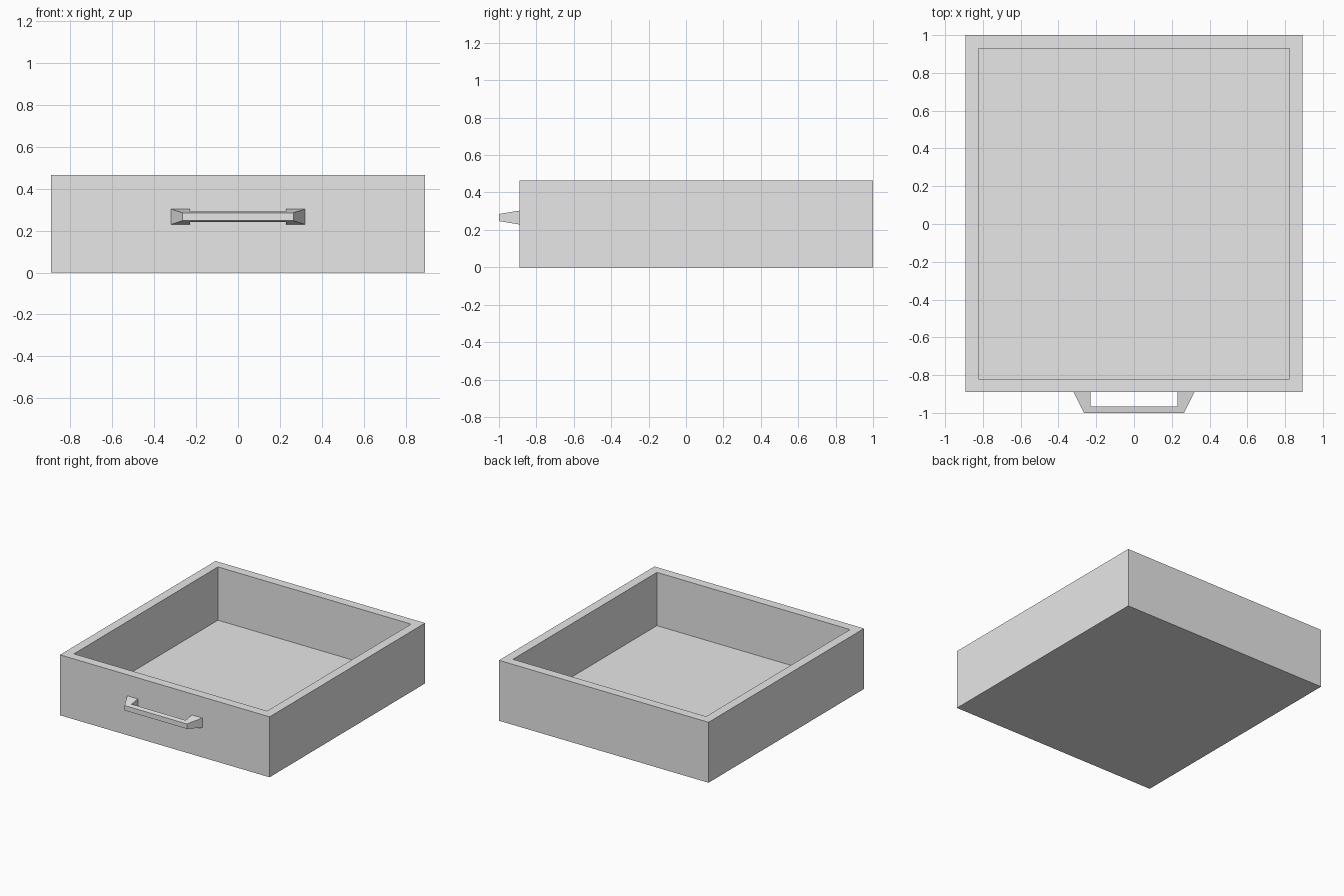
import bpy
import bmesh

default = bpy.data.objects.get("Cube")
if default:
    bpy.data.objects.remove(default, do_unlink=True)

# Single plain grey
GREY = (0.8, 0.8, 0.8, 1.0)
grey = bpy.data.materials.new("light_grey")
grey.use_nodes = True
grey.diffuse_color = GREY
grey.node_tree.nodes["Principled BSDF"].inputs["Base Color"].default_value = GREY

HALF_WIDTH, FRONT, BACK, HEIGHT = 0.892, -0.89, 1.0, 0.465
WALL, FLOOR = 0.07, 0.055


def add_object(name, bm):
    bmesh.ops.recalc_face_normals(bm, faces=bm.faces)
    mesh = bpy.data.meshes.new(name)
    bm.to_mesh(mesh)
    bm.free()
    mesh.materials.append(grey)
    obj = bpy.data.objects.new(name, mesh)
    bpy.context.collection.objects.link(obj)
    return obj


# Drawer tray: a box with its top inset for the rim and sunk to the floor
bm = bmesh.new()
bmesh.ops.create_cube(bm, size=1)
for v in bm.verts:
    v.co.x *= 2 * HALF_WIDTH
    v.co.y = BACK if v.co.y > 0 else FRONT
    v.co.z = HEIGHT if v.co.z > 0 else 0
bm.normal_update()
top = max(bm.faces, key=lambda f: f.calc_center_median().z)
bmesh.ops.inset_region(bm, faces=[top], thickness=WALL, use_even_offset=True)
sunk = bmesh.ops.extrude_face_region(bm, geom=[top])["geom"]
for v in sunk:
    if isinstance(v, bmesh.types.BMVert):
        v.co.z = FLOOR
if top.is_valid:
    bmesh.ops.delete(bm, geom=[top], context="FACES_ONLY")
add_object("drawer_tray", bm)

# Pull handle: a bracket outline that tapers in height towards its front
TIP, BAR_BACK, MID_Z = -1.0, -0.965, 0.266
half_outline = [(0.32, FRONT), (0.265, TIP)]
half_inner = [(0.23, BAR_BACK), (0.23, FRONT)]


def mirrored(points):
    return [(-x, y) for x, y in reversed(points)]


def half_height(y):
    t = (y - TIP) / (FRONT - TIP)
    return 0.019 + t * 0.018


outline = half_outline + mirrored(half_outline) + mirrored(half_inner) + half_inner
bm = bmesh.new()
rings = [[bm.verts.new((x, y, MID_Z + side * half_height(y))) for x, y in outline]
         for side in (-1, 1)]
count = len(outline)
for i in range(count):
    j = (i + 1) % count
    bm.faces.new((rings[0][i], rings[0][j], rings[1][j], rings[1][i]))

# Upper and lower surfaces: right leg, front bar, left leg
for ring in rings:
    a, b, c, d, e, f, g, h = ring
    for quad in ((a, b, g, h), (b, c, f, g), (c, d, e, f)):
        bm.faces.new(quad)
bmesh.ops.dissolve_limit(bm, angle_limit=0.01, verts=bm.verts, edges=bm.edges)
add_object("pull_handle", bm)
